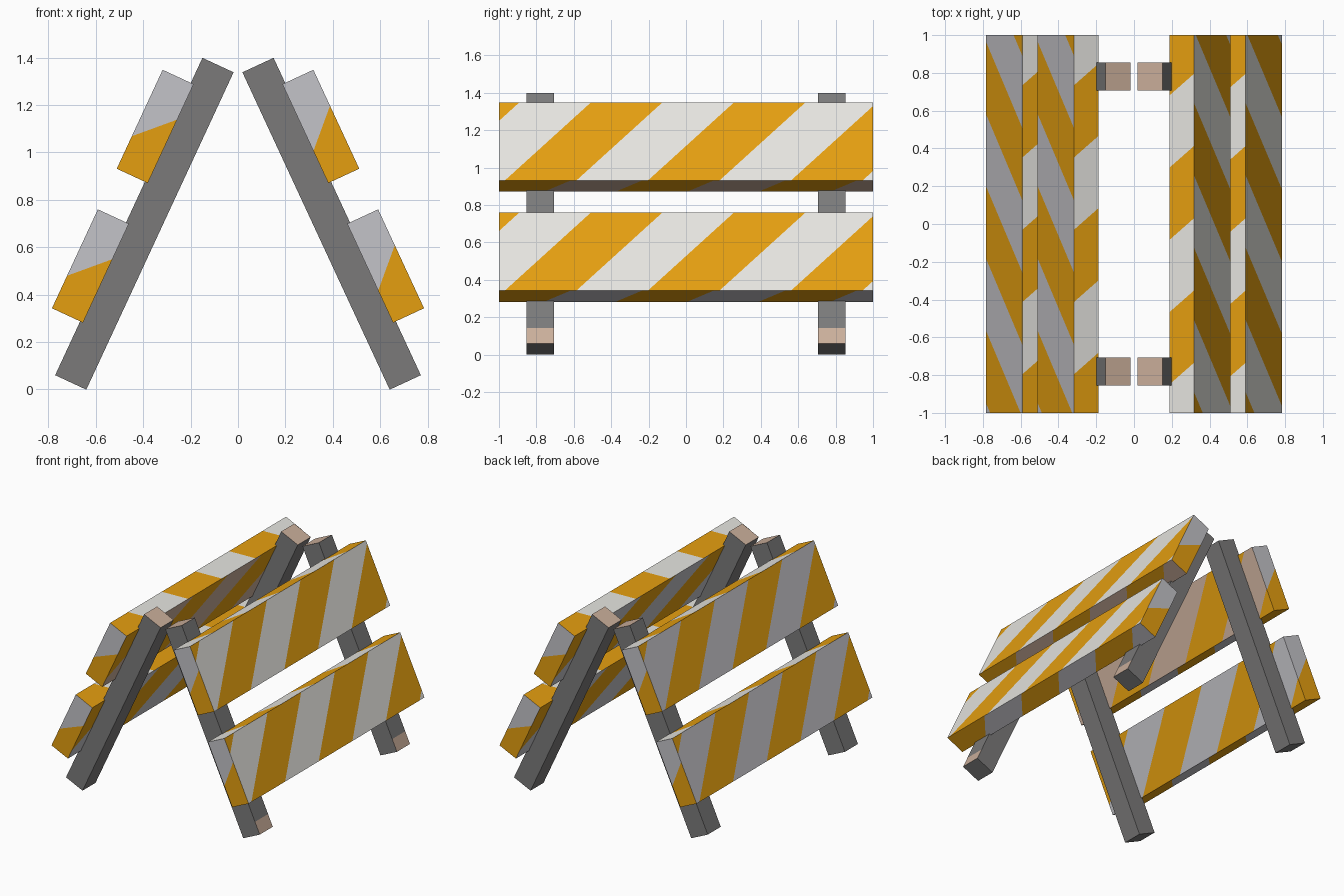
import bpy, bmesh, math
from mathutils import Vector, Matrix

if "Cube" in bpy.data.objects:
    bpy.data.objects.remove(bpy.data.objects["Cube"])


def material(name, hexcode):
    rgb = [int(hexcode[i:i + 2], 16) / 255 for i in (0, 2, 4)]
    lin = [c / 12.92 if c < 0.04045 else ((c + 0.055) / 1.055) ** 2.4 for c in rgb]
    m = bpy.data.materials.new(name)
    m.diffuse_color = (*lin, 1)
    m.use_nodes = True
    m.node_tree.nodes["Principled BSDF"].inputs["Base Color"].default_value = m.diffuse_color
    return m


MATS = [material("orange", "E59F10"), material("white", "E6E5E0"),
        material("light_grey", "C4C3C8"), material("dark_grey", "7B7A7A"),
        material("raw_wood", "CBAF9B")]
ORANGE, WHITE, GREY, DARK, WOOD = range(5)


def panel(target, half, axis, sign, base, stripe=None):
    """One side of a box, cut into bands: stripe = (direction, start, period, band colour)."""
    bm = bmesh.new()
    a, b = [i for i in range(3) if i != axis]
    verts = []
    for sa, sb in ((-1, -1), (1, -1), (1, 1), (-1, 1)):
        p = Vector((0, 0, 0))
        p[axis], p[a], p[b] = sign * half[axis], sa * half[a], sb * half[b]
        verts.append(bm.verts.new(p))
    face = bm.faces.new(verts)
    face.normal_update()
    if face.normal[axis] * sign < 0:
        face.normal_flip()
    face.material_index = base
    if stripe:
        w, start, period, colour = stripe
        w = Vector(w)
        values = [w.dot(v.co) for v in bm.verts]
        k = math.ceil((min(values) - start) / (period / 2))
        while start + k * period / 2 < max(values):
            co = w * ((start + k * period / 2) / w.length_squared)
            bmesh.ops.bisect_plane(bm, geom=bm.verts[:] + bm.edges[:] + bm.faces[:],
                                   plane_co=co, plane_no=w)
            k += 1
        for f in bm.faces:
            s = (w.dot(f.calc_center_median()) - start) / period
            f.material_index = colour if s % 1 < 0.5 else base
    tmp = bpy.data.meshes.new("tmp")
    bm.to_mesh(tmp)
    bm.free()
    target.from_mesh(tmp)
    bpy.data.meshes.remove(tmp)


def box(name, half, sides, matrix):
    bm = bmesh.new()
    for axis, sign, base, stripe in sides:
        panel(bm, half, axis, sign, base, stripe)
    bmesh.ops.remove_doubles(bm, verts=bm.verts[:], dist=1e-5)
    mesh = bpy.data.meshes.new(name)
    bm.to_mesh(mesh)
    bm.free()
    for m in MATS:
        mesh.materials.append(m)
    ob = bpy.data.objects.new(name, mesh)
    ob.matrix_world = matrix
    bpy.context.collection.objects.link(ob)


# Leaning frame: local x points outward, local z runs up the leg
LEAN = Matrix.Translation((0.15, 0, 1.399)) @ Matrix.Rotation(math.radians(-24.9), 4, 'Y')
PERIOD = 0.765
LEG = 1.476

for side, turn in (("right", 0), ("left", math.pi)):
    frame = Matrix.Rotation(turn, 4, 'Z') @ LEAN
    right = side == "right"

    # Legs, with bare wood tops and a bare patch at the right-hand feet
    patch = ((0, 0, 1), -LEG / 2 + 0.09 - 5, 10, WOOD) if right else None
    for label, y in (("a", -0.78), ("b", 0.78)):
        box(f"{side}_leg_{label}", (0.0725, 0.074, LEG / 2),
            [(0, 1, DARK, patch), (0, -1, DARK, None), (1, 1, DARK, None),
             (1, -1, DARK, None), (2, 1, WOOD, None), (2, -1, DARK, None)],
            frame @ Matrix.Translation((-0.0725, y, -LEG / 2)))

    # Striped boards
    for level, down in (("upper", 0.3465), ("lower", 0.9955)):
        upper = level == "upper"
        sides = [
            (0, 1, WHITE if right else GREY, ((0, 1, -1), 0.027, PERIOD, ORANGE)),
            (0, -1, WOOD if upper and not right else GREY,
             ((0, 1, 1), -0.69, PERIOD, ORANGE)),
            (2, 1, WHITE, ((-0.8, 1, 0), 0.738, PERIOD, ORANGE)),
            (2, -1, WOOD if upper and right else GREY,
             ((-1, 1, 0), -1.07, PERIOD, ORANGE)),
            (1, -1, GREY, ((-1, 0, 1), -2.009, 4, ORANGE)),
            (1, 1, GREY, ((1, 0, 1), -2.007, 4, ORANGE)),
        ]
        box(f"{side}_{level}_board", (0.072, 1.0, 0.23), sides,
            frame @ Matrix.Translation((0.059, 0, -down)))
